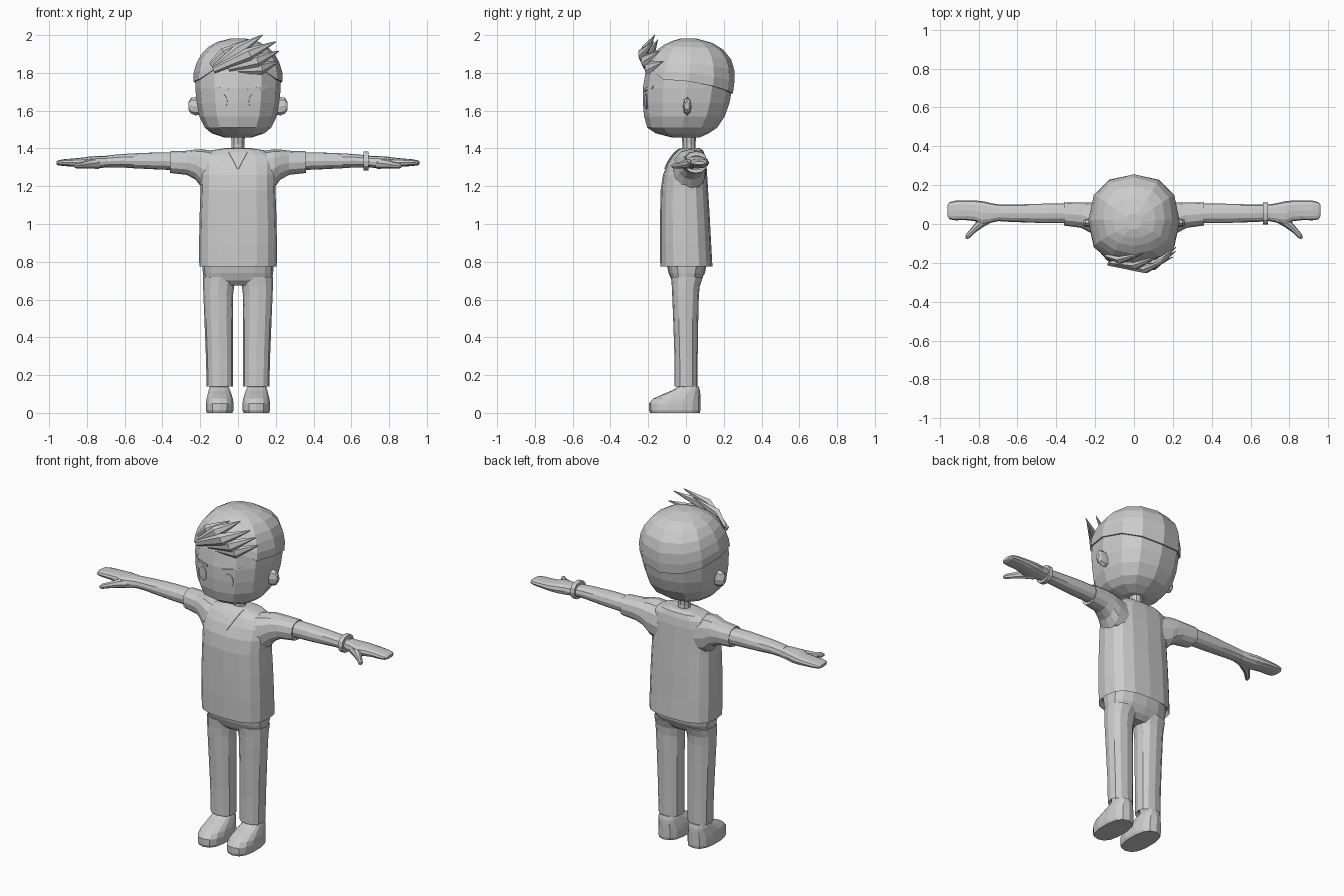
import bpy, bmesh, math
from mathutils import Vector
from mathutils.bvhtree import BVHTree

grey = bpy.data.materials.new("plain_grey")
grey.diffuse_color = (0.6, 0.6, 0.6, 1)


def make(name, verts, faces):
    bm = bmesh.new()
    vs = [bm.verts.new(v) for v in verts]
    for f in faces:
        bm.faces.new([vs[i] for i in f])
    bmesh.ops.recalc_face_normals(bm, faces=bm.faces)
    me = bpy.data.meshes.new(name)
    bm.to_mesh(me)
    bm.free()
    me.materials.append(grey)
    ob = bpy.data.objects.new(name, me)
    bpy.context.collection.objects.link(ob)
    return ob


def skin(name, rings):
    """Closed tube through rings of points."""
    n = len(rings[0])
    faces = [(r * n + i, r * n + (i + 1) % n, (r + 1) * n + (i + 1) % n, (r + 1) * n + i)
             for r in range(len(rings) - 1) for i in range(n)]
    faces += [tuple(range(n)), tuple(range((len(rings) - 1) * n, len(rings) * n))]
    return make(name, [p for r in rings for p in r], faces)


def spow(v, e):
    return math.copysign(abs(v) ** (2 / e), v)


def loft(name, axis, rings, n=12, e=2.3, side=1):
    """Rings are (position, min a, max a, min b, max b): a,b = x,y for axis z and y,z for axis x."""
    out = []
    for p, a0, a1, b0, b1 in rings:
        ring = []
        for i in range(n):
            t = 2 * math.pi * i / n + math.pi / 2
            a = (a0 + a1) / 2 + (a1 - a0) / 2 * spow(math.cos(t), e)
            b = (b0 + b1) / 2 + (b1 - b0) / 2 * spow(math.sin(t), e)
            ring.append((side * a, b, p) if axis == 'z' else (side * p, a, b))
        out.append(ring)
    return skin(name, out)


def spike(name, pts, widths, n=6, flat=0.6):
    """Tapered tube along a short path."""
    pts = [Vector(p) for p in pts]
    rings = []
    for k, p in enumerate(pts):
        d = (pts[min(k + 1, len(pts) - 1)] - pts[max(k - 1, 0)]).normalized()
        u = d.cross(Vector((0, 1, 0))).normalized()
        v = d.cross(u)
        rings.append([p + widths[k] * (u * math.cos(2 * math.pi * i / n)
                      + v * flat * math.sin(2 * math.pi * i / n)) for i in range(n)])
    return skin(name, rings)


def plate(name, rows, target):
    """Thin sheet laid on the front of a part; rows are lists of (x, z)."""
    tree = BVHTree.FromPolygons([v.co for v in target.data.vertices],
                                [p.vertices[:] for p in target.data.polygons])
    verts = []
    for x, z in (q for r in rows for q in r):
        hit = tree.ray_cast(Vector((x, -1, z)), Vector((0, 1, 0)))
        if hit[0] is None:
            hit = tree.find_nearest(Vector((x, -0.1, z)))
        verts.append(hit[0] + Vector((0, -0.003, 0.001)))
    n = len(rows[0])
    ob = make(name, verts, [(r * n + i, r * n + i + 1, (r + 1) * n + i + 1, (r + 1) * n + i)
                            for r in range(len(rows) - 1) for i in range(n - 1)])
    m = ob.modifiers.new("thickness", 'SOLIDIFY')
    m.thickness = 0.005
    m.offset = 0


# Head: rows of height, half width, front, back
HEAD = [(1.457, .07, -.07, .07), (1.48, .14, -.16, .12), (1.51, .175, -.205, .165),
        (1.57, .205, -.222, .205), (1.64, .219, -.228, .23), (1.72, .226, -.228, .245),
        (1.80, .226, -.215, .25), (1.87, .205, -.185, .23), (1.925, .165, -.14, .185),
        (1.96, .105, -.085, .125), (1.978, .035, -.025, .05)]


def head_point(i, z, grow=0.0, n=12):
    z = min(max(z, HEAD[0][0]), HEAD[-1][0])
    for lo, hi in zip(HEAD, HEAD[1:]):
        if z <= hi[0]:
            break
    t = (z - lo[0]) / (hi[0] - lo[0])
    w, f, b = [lo[k] + (hi[k] - lo[k]) * t for k in (1, 2, 3)]
    a = 2 * math.pi * i / n + math.pi / 2
    return Vector(((w + grow) * spow(math.cos(a), 2.3),
                   (f + b) / 2 + ((b - f) / 2 + grow) * spow(math.sin(a), 2.3), z))


head = skin("head", [[head_point(i, r[0]) for i in range(12)] for r in HEAD])

# Hair cap: lower edge dips at the back and rises over the forehead
EDGE = [1.69, 1.705, 1.73, 1.755, 1.765, 1.82, 1.82]
hair = []
for t, grow in ((0, -.01), (0, .009), (.2, .009), (.42, .009), (.62, .009), (.8, .008), (.92, .006), (1, .004)):
    ring = []
    for i in range(12):
        z0 = EDGE[min(i, 12 - i)]
        p = head_point(i, z0 + (1.978 - z0) * t, grow)
        p.z += .004 * t
        ring.append(p)
    hair.append(ring)
skin("hair_cap", hair)

# Swept fringe locks: root, middle, tip
LOCKS = [((-.14, -.165, 1.84), (-.07, -.185, 1.90), (.05, -.15, 1.975)),
         ((-.12, -.20, 1.83), (.01, -.215, 1.925), (.13, -.165, 2.0)),
         ((-.13, -.205, 1.815), (.06, -.235, 1.90), (.20, -.17, 1.965)),
         ((-.05, -.21, 1.825), (.10, -.22, 1.865), (.215, -.14, 1.915)),
         ((.0, -.205, 1.815), (.12, -.20, 1.825), (.215, -.12, 1.86))]
for lock in LOCKS:
    spike("hair_lock", lock, (.018, .034, .003))

# Neck
loft("neck", 'z', [(1.36, -.04, .04, -.02, .055), (1.42, -.035, .035, -.018, .05),
                   (1.48, -.04, .04, -.025, .055)], 10, 2)

# Shirt body with a turned-in hem
shirt = loft("shirt", 'z', [
    (.80, -.192, .192, -.115, .12), (.775, -.205, .205, -.136, .14), (.90, -.206, .206, -.138, .133),
    (1.05, -.203, .203, -.137, .125), (1.18, -.198, .198, -.134, .117), (1.26, -.20, .20, -.122, .112),
    (1.32, -.20, .20, -.098, .108), (1.365, -.185, .185, -.07, .10), (1.39, -.14, .14, -.045, .09),
    (1.402, -.065, .065, -.025, .07)], 16, 2.7)

# V neckline
plate("neckline", [[(w * k / 2, z) for k in range(-2, 3)]
                   for z, w in ((1.29, .003), (1.32, .018), (1.35, .034), (1.375, .047), (1.398, .058))], shirt)

# Pelvis
loft("hips", 'z', [(.675, -.14, .14, -.05, .05), (.70, -.18, .18, -.075, .078),
                   (.74, -.186, .186, -.092, .10), (.80, -.19, .19, -.105, .112)], 16, 2.6)

for s in (1, -1):
    # Sleeves, arms and hands
    loft("sleeve", 'x', [(.12, -.08, .10, 1.16, 1.385), (.19, -.065, .108, 1.19, 1.396),
                         (.225, -.045, .11, 1.235, 1.394), (.27, -.02, .111, 1.26, 1.388),
                         (.36, -.008, .112, 1.27, 1.385), (.355, .01, .1, 1.29, 1.37)], 12, 2.3, s)
    loft("arm", 'x', [(.33, .005, .105, 1.285, 1.378), (.45, .004, .105, 1.29, 1.378),
                      (.55, .008, .102, 1.295, 1.374), (.62, .01, .1, 1.3, 1.37),
                      (.70, .015, .1, 1.3, 1.362)], 12, 2.2, s)
    loft("hand", 'x', [(.69, .016, .1, 1.3, 1.36), (.73, .008, .106, 1.296, 1.36),
                       (.78, -.005, .118, 1.294, 1.358), (.82, .015, .121, 1.297, 1.352),
                       (.87, .02, .122, 1.303, 1.347), (.92, .019, .12, 1.307, 1.343),
                       (.95, .024, .113, 1.31, 1.338), (.96, .04, .098, 1.315, 1.332)], 12, 2.5, s)
    spike("thumb", [(s * .74, .035, 1.322), (s * .79, .002, 1.318), (s * .825, -.03, 1.312),
                    (s * .855, -.062, 1.308), (s * .863, -.075, 1.306)], (.03, .025, .018, .015, .007), 8, .9)
    # Trouser legs, ankles and shoes
    loft("trouser_leg", 'z', [(.16, .045, .15, -.045, .045), (.14, .026, .166, -.06, .062),
                              (.30, .026, .170, -.061, .062), (.50, .026, .178, -.068, .065),
                              (.62, .027, .183, -.073, .068), (.67, .02, .185, -.075, .073),
                              (.72, .005, .186, -.08, .09)], 12, 2.3, s)
    loft("ankle", 'z', [(.08, .05, .15, -.045, .055), (.17, .05, .15, -.045, .052)], 10, 2.2, s)
    loft("shoe", 'z', [(0, .028, .166, -.19, .073), (.015, .022, .171, -.196, .077),
                       (.05, .022, .171, -.196, .077), (.075, .026, .168, -.175, .077),
                       (.098, .033, .162, -.125, .076), (.118, .04, .157, -.075, .074),
                       (.14, .05, .15, -.04, .068)], 14, 2.5, s)
    # Ears
    loft("ear", 'x', [(.19, -.015, .03, 1.58, 1.665), (.225, -.016, .028, 1.575, 1.672),
                      (.25, -.014, .026, 1.585, 1.668), (.262, -.008, .018, 1.605, 1.645)], 8, 2, s)
    # Eyes and brows
    plate("eye", [[(s * (.085 + .028 * k * math.sqrt(max(.05, 1 - h * h))), 1.648 + .04 * h)
                   for k in (-1, 0, 1)] for h in (-1, -.7, -.3, 0, .3, .7, 1)], head)
    plate("brow", [[(s * x, 1.705 + (x - .05) * .18 + d) for x in (.05, .08, .11, .15)]
                   for d in (-.007, .007)], head)

# Wristband on one arm
loft("wristband", 'x', [(.664, .015, .1, 1.3, 1.365), (.664, -.002, .11, 1.284, 1.384),
                        (.69, -.002, .11, 1.284, 1.384), (.69, .015, .1, 1.3, 1.365)], 12, 2.3)
